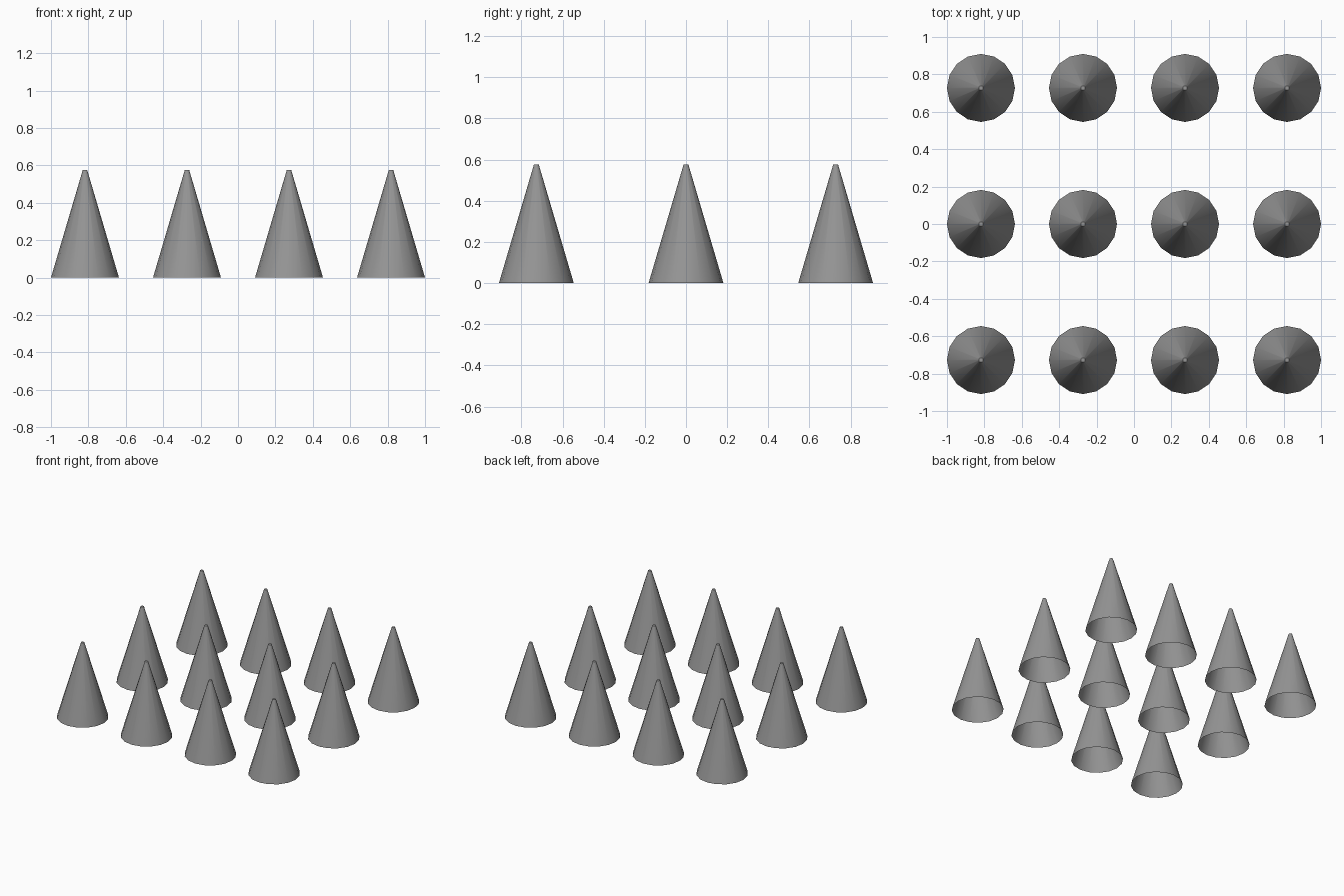
import bpy, bmesh
from math import radians

if "Cube" in bpy.data.objects:
    bpy.data.objects.remove(bpy.data.objects["Cube"])

R = 2 / 11          # base radius
TIP = 0.012         # tip radius
H = 0.575           # height
SIDES = 16

grey = bpy.data.materials.new("dark_grey")
grey.diffuse_color = (0.3, 0.3, 0.3, 1)
grey.use_nodes = True
grey.node_tree.nodes["Principled BSDF"].inputs["Base Color"].default_value = grey.diffuse_color


def cone_mesh():
    """Tapered shell with a closed tip and an open base."""
    bm = bmesh.new()
    bmesh.ops.create_cone(bm, cap_ends=True, segments=SIDES,
                          radius1=R, radius2=TIP, depth=H)
    bmesh.ops.translate(bm, verts=bm.verts, vec=(0, 0, H / 2))
    base = [f for f in bm.faces if f.normal.z < -0.9]
    bmesh.ops.delete(bm, geom=base, context='FACES_ONLY')
    mesh = bpy.data.meshes.new("cone")
    bm.to_mesh(mesh)
    bm.free()
    mesh.materials.append(grey)
    mesh.shade_smooth()
    mesh.set_sharp_from_angle(angle=radians(30))
    return mesh


# Grid of cones: four columns by three rows sharing one mesh
mesh = cone_mesh()
for row in range(3):
    for col in range(4):
        cone = bpy.data.objects.new(f"cone_{row + 1}_{col + 1}", mesh)
        cone.location = ((col - 1.5) * 3 * R, (row - 1) * 4 * R, 0)
        bpy.context.collection.objects.link(cone)
